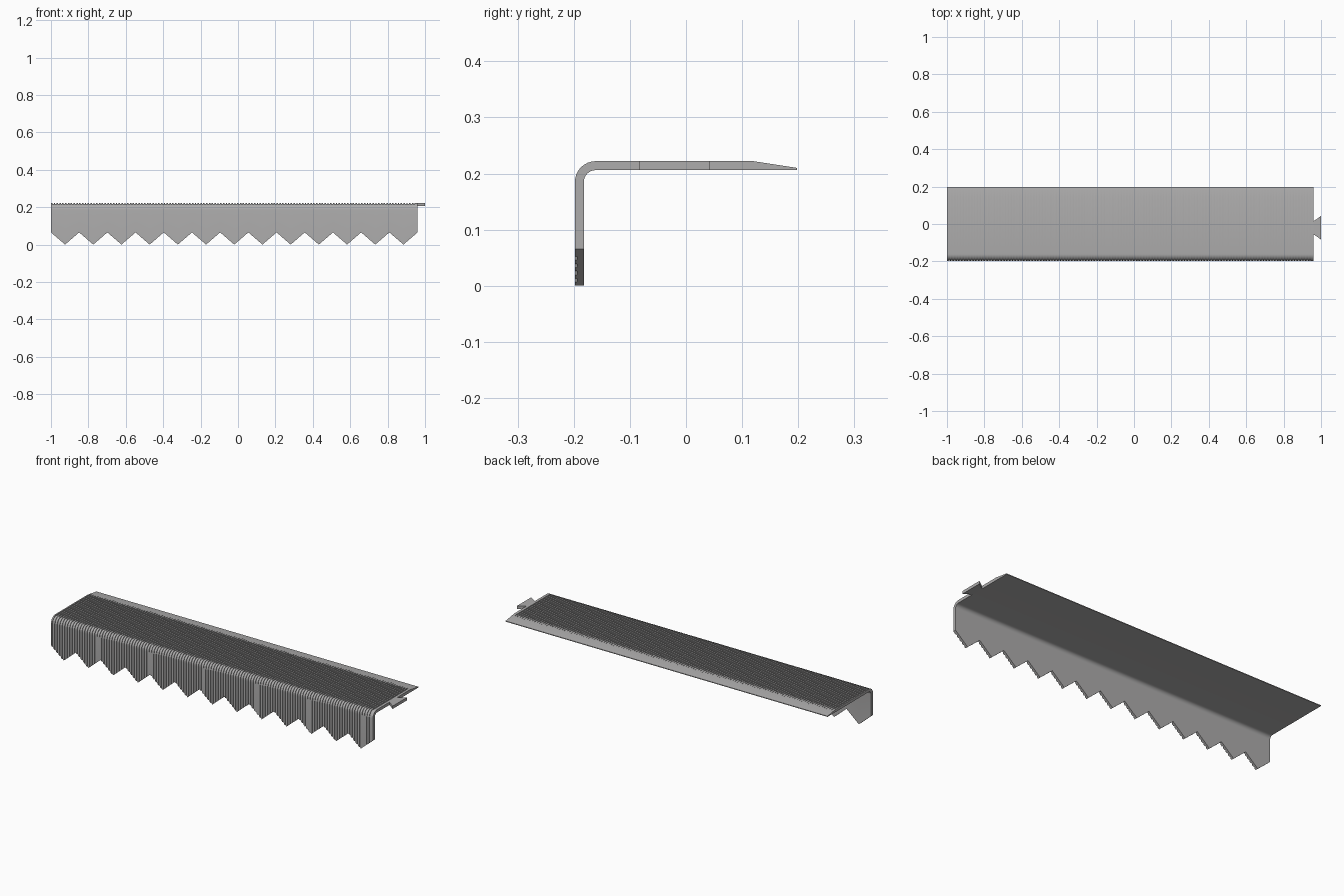
import bpy, bmesh, math

cube = bpy.data.objects.get("Cube")
if cube:
    bpy.data.objects.remove(cube, do_unlink=True)

grey = bpy.data.materials.new("grey_plastic")
grey.use_nodes = True
COLOUR = (0.42, 0.415, 0.415, 1)
grey.diffuse_color = COLOUR
grey.node_tree.nodes["Principled BSDF"].inputs["Base Color"].default_value = COLOUR

LEFT, RIGHT = -1.0, 0.96
TEETH, RIBS_PER_TOOTH = 13, 10
TOP, UNDER, HALF_Y = 0.222, 0.206, 0.198
BEND_Y, BEND_Z = -0.161, 0.185
GROOVE = 0.004
TOOTH = (RIGHT - LEFT) / TEETH
PITCH = TOOTH / RIBS_PER_TOOTH


def finish(bm, name):
    bmesh.ops.recalc_face_normals(bm, faces=bm.faces)
    mesh = bpy.data.meshes.new(name)
    bm.to_mesh(mesh)
    bm.free()
    obj = bpy.data.objects.new(name, mesh)
    bpy.context.collection.objects.link(obj)
    mesh.materials.append(grey)
    return obj


def bend(radius, steps=8):
    """Quarter arc from the front leg up to the top plate."""
    angles = [math.pi - math.pi / 2 * i / steps for i in range(steps + 1)]
    return [(BEND_Y + radius * math.cos(a), BEND_Z + radius * math.sin(a)) for a in angles]


def section(x, depth):
    """Closed L-shaped section whose outer skin is sunk by depth."""
    phase = ((x - LEFT) / TOOTH) % 1
    foot = 0.065 * abs(2 * phase - 1)
    taper = 0.12 + (HALF_Y - 0.12) * depth / (TOP - 0.21)
    outer = [(-HALF_Y + depth, foot)] + bend(BEND_Y + HALF_Y - depth)
    outer += [(taper, TOP - depth), (HALF_Y, 0.21)]
    inner = [(-HALF_Y + 0.016, foot)] + bend(UNDER - BEND_Z) + [(HALF_Y, UNDER)]
    return [(x, y, z) for y, z in outer + inner[::-1]]


# Ribbed strip: sections alternate between rib and groove along x
stations = [(LEFT, 0)]
for k in range(TEETH * RIBS_PER_TOOTH - 1):
    start = LEFT + k * PITCH
    for x, before, after in ((start + PITCH / 2, 0, GROOVE), (start + PITCH, GROOVE, 0)):
        stations += [(x, before), (x, after)]
stations.append((RIGHT, 0))

bm = bmesh.new()
rings = [[bm.verts.new(p) for p in section(x, d)] for x, d in stations]
for a, b in zip(rings, rings[1:]):
    for i in range(len(a)):
        j = (i + 1) % len(a)
        bm.faces.new((a[i], a[j], b[j], b[i]))
bm.faces.new(rings[0])
bm.faces.new(rings[-1])
bmesh.ops.remove_doubles(bm, verts=bm.verts, dist=0.00001)
strip = finish(bm, "ribbed_edge_strip")
bpy.ops.object.select_all(action="DESELECT")
strip.select_set(True)
bpy.context.view_layer.objects.active = strip
bpy.ops.object.shade_smooth_by_angle(angle=math.radians(25))

# Dovetail joining tab on the left end
bm = bmesh.new()
outline = [(RIGHT, -0.055), (1, -0.083), (1, 0.043), (RIGHT, 0.015)]
base = bm.faces.new([bm.verts.new((x, y, UNDER)) for x, y in outline])
grown = bmesh.ops.extrude_face_region(bm, geom=[base])["geom"]
for v in grown:
    if isinstance(v, bmesh.types.BMVert):
        v.co.z = TOP
finish(bm, "joining_tab")
